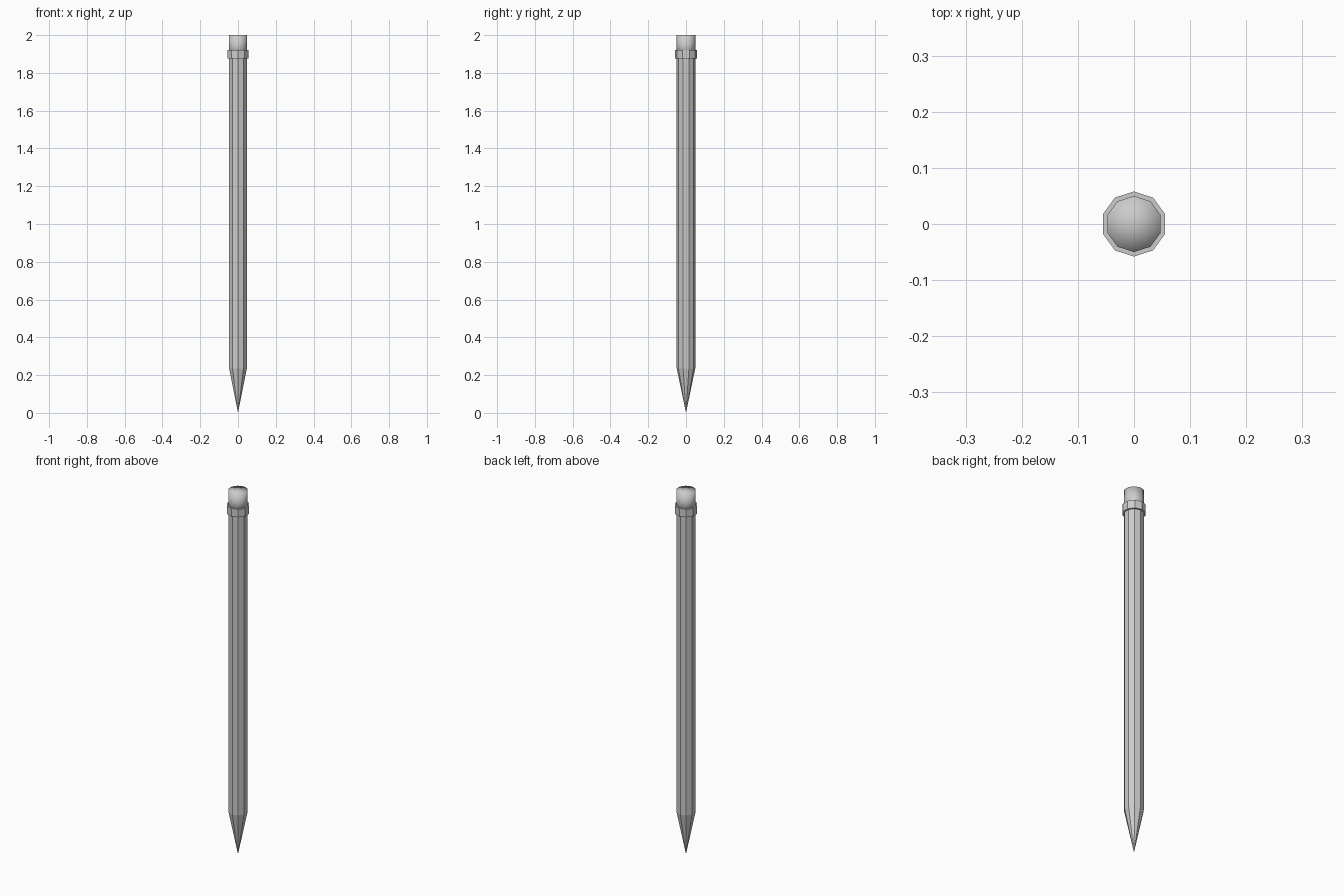
import bpy, bmesh, math

if "Cube" in bpy.data.objects:
    bpy.data.objects.remove(bpy.data.objects["Cube"])

SIDES = 10


def lathe(name, profile, smooth=False):
    """Ten-sided solid from (radius, z) rings; radius 0 makes a pole."""
    bm = bmesh.new()
    rings = []
    for r, z in profile:
        if r == 0:
            rings.append([bm.verts.new((0, 0, z))] * SIDES)
        else:
            angles = [math.pi / 2 + math.tau * i / SIDES for i in range(SIDES)]
            rings.append([bm.verts.new((r * math.cos(a), r * math.sin(a), z)) for a in angles])
    for low, high in zip(rings, rings[1:]):
        for i in range(SIDES):
            j = (i + 1) % SIDES
            corners = dict.fromkeys((low[i], low[j], high[j], high[i]))
            face = bm.faces.new(list(corners))
            face.smooth = smooth
    bmesh.ops.recalc_face_normals(bm, faces=bm.faces)
    mesh = bpy.data.meshes.new(name)
    bm.to_mesh(mesh)
    bm.free()
    obj = bpy.data.objects.new(name, mesh)
    bpy.context.collection.objects.link(obj)
    return obj


# Faceted shaft with sharpened point
lathe("pencil_shaft", [(0, 0), (0.049, 0.235), (0.049, 1.89), (0, 1.89)])

# Collar around the top of the shaft
lathe("collar", [(0.048, 1.876), (0.058, 1.876), (0.058, 1.92), (0.048, 1.92)])

# Smooth-shaded eraser with a fan cap
lathe("eraser", [(0, 1.885), (0.05, 1.885), (0.05, 2.0), (0, 2.0)], smooth=True)
